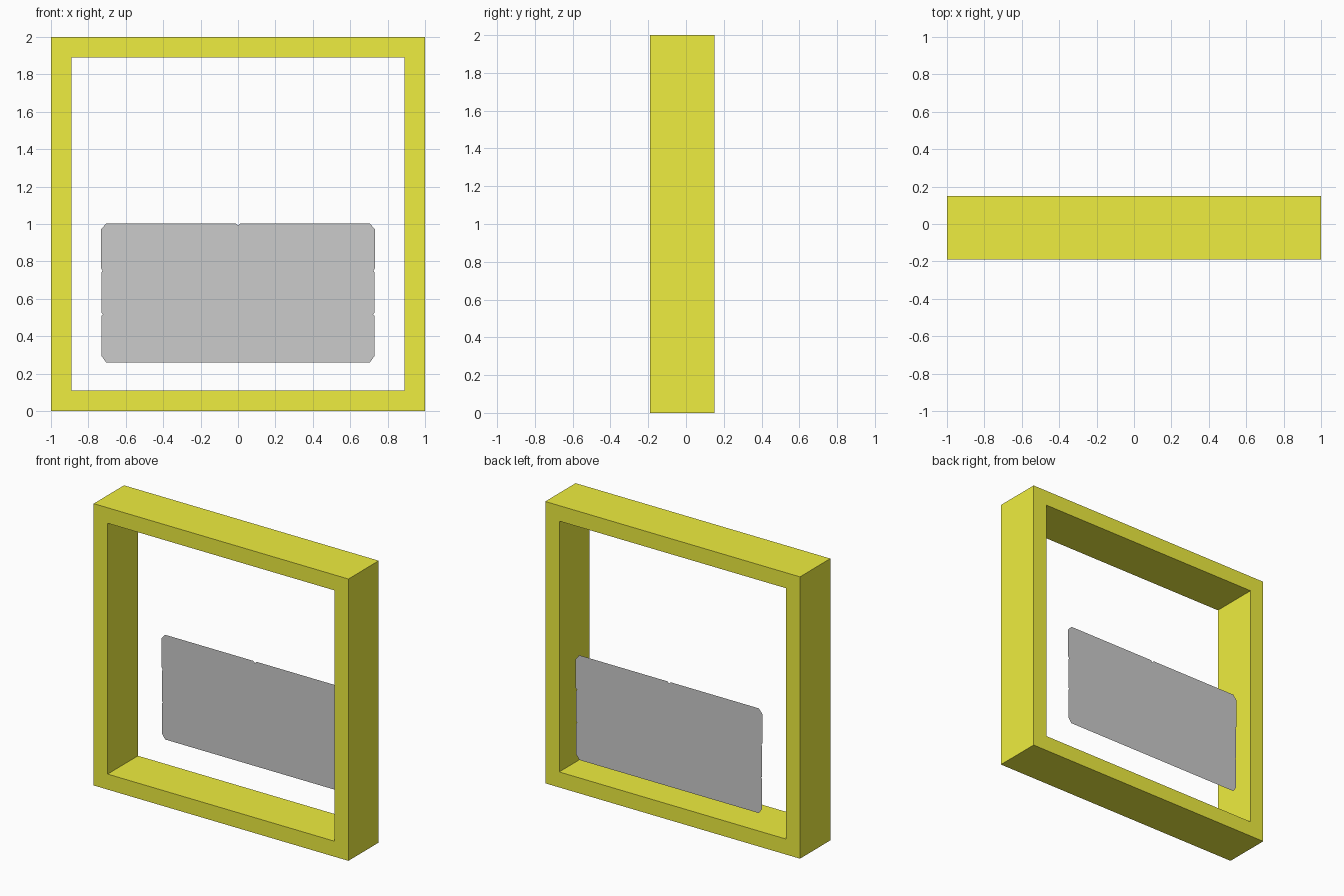
import bpy, bmesh

if "Cube" in bpy.data.objects:
    bpy.data.objects.remove(bpy.data.objects["Cube"])


def make_object(name, bm, material=None):
    mesh = bpy.data.meshes.new(name)
    bm.to_mesh(mesh)
    bm.free()
    obj = bpy.data.objects.new(name, mesh)
    bpy.context.collection.objects.link(obj)
    if material:
        mesh.materials.append(material)
    return obj


yellow = bpy.data.materials.new("yellow_paint")
yellow.diffuse_color = (0.86, 0.85, 0.05, 1)
yellow.use_nodes = True
yellow.node_tree.nodes["Principled BSDF"].inputs["Base Color"].default_value = yellow.diffuse_color

# Square frame: a ring profile extruded from front to back
FRONT, BACK, WALL = -0.19, 0.15, 0.11
bm = bmesh.new()


def square(inset):
    lo, hi = -1 + inset, 1 - inset
    return [bm.verts.new((x, FRONT, z + 1))
            for x, z in ((lo, lo), (hi, lo), (hi, hi), (lo, hi))]


outer, inner = square(0), square(WALL)
ring = []
for i in range(4):
    j = (i + 1) % 4
    ring.append(bm.faces.new((outer[i], outer[j], inner[j], inner[i])))
back = bmesh.ops.extrude_face_region(bm, geom=ring, use_keep_orig=True)["geom"]
bmesh.ops.translate(bm, vec=(0, BACK - FRONT, 0),
                    verts=[v for v in back if isinstance(v, bmesh.types.BMVert)])
bmesh.ops.recalc_face_normals(bm, faces=bm.faces)
make_object("square_frame", bm, yellow)

# Thin flat panel behind the frame, with clipped corners and small seam notches
PANEL_Y = 0.19
right = [(0.705, 0.26), (0.73, 0.295), (0.73, 0.51), (0.722, 0.518),
         (0.73, 0.526), (0.73, 0.74), (0.724, 0.752), (0.733, 0.764),
         (0.733, 0.97), (0.705, 1.003), (0.012, 1.003)]
outline = right + [(0, 0.99)] + [(-x, z) for x, z in reversed(right)]
bm = bmesh.new()
bm.faces.new([bm.verts.new((x, PANEL_Y, z)) for x, z in outline])
make_object("lower_panel", bm)
